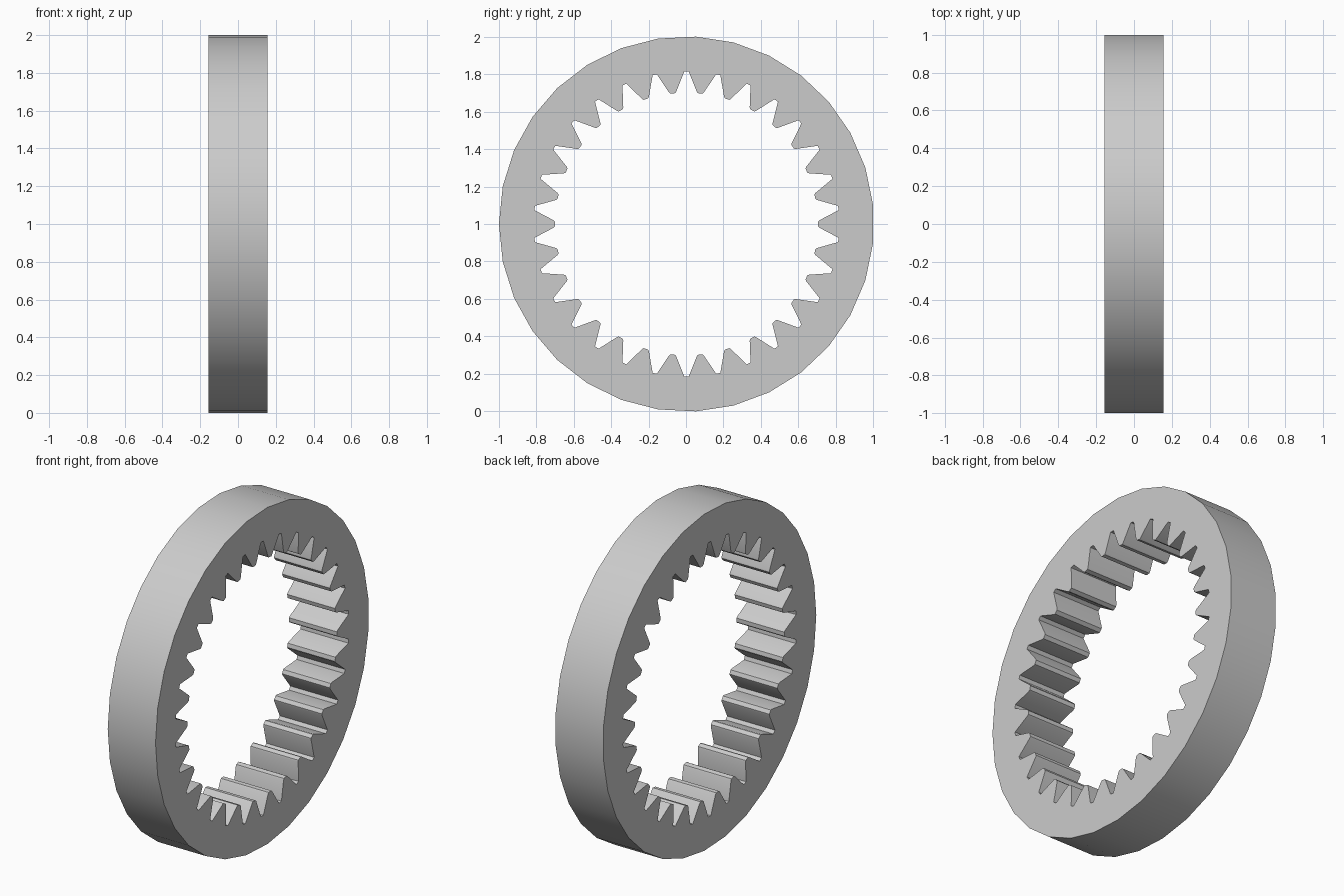
import bpy, bmesh
from math import sin, cos, pi

if "Cube" in bpy.data.objects:
    bpy.data.objects.remove(bpy.data.objects["Cube"])

HALF = 0.157            # half thickness along x
CY = 0.0026             # offset that centres the 31-sided rim
RIM_SIDES, RIM_R = 31, 1.0013
TEETH = 30


def ring_points():
    # outer rim, one corner pointing to -y
    outer = [(CY - RIM_R * cos(2 * pi * k / RIM_SIDES),
              1 + RIM_R * sin(2 * pi * k / RIM_SIDES)) for k in range(RIM_SIDES)]
    # one tooth: (sideways offset, radius), from root across the tip to root
    pitch = 2 * pi / TEETH
    tooth = [(-pitch / 2 * 0.81 + 0.011, 0.815), (-0.019, 0.708), (-0.012, 0.701),
             (0.012, 0.701), (0.019, 0.708), (pitch / 2 * 0.81 - 0.011, 0.815)]
    inner = []
    for t in range(TEETH):
        mid = (t + 0.5) * pitch
        for off, r in tooth:
            a = mid + off / r
            inner.append((CY - r * cos(a + pi / 2), 1 + r * sin(a + pi / 2)))
    return outer, inner


# ring gear: fill between rim and tooth outline, then extrude along x
bm = bmesh.new()
edges = []
for loop in ring_points():
    vs = [bm.verts.new((-HALF, y, z)) for y, z in loop]
    edges += [bm.edges.new((vs[i], vs[(i + 1) % len(vs)])) for i in range(len(vs))]
bmesh.ops.triangle_fill(bm, edges=edges, use_beauty=True, use_dissolve=False)
res = bmesh.ops.extrude_face_region(bm, geom=bm.faces[:], use_keep_orig=True)
bmesh.ops.translate(bm, vec=(2 * HALF, 0, 0),
                    verts=[g for g in res["geom"] if isinstance(g, bmesh.types.BMVert)])
bmesh.ops.recalc_face_normals(bm, faces=bm.faces[:])

me = bpy.data.meshes.new("ring_gear")
bm.to_mesh(me)
bm.free()
ob = bpy.data.objects.new("ring_gear", me)
bpy.context.collection.objects.link(ob)
bpy.context.view_layer.objects.active = ob
ob.select_set(True)
bpy.ops.object.shade_smooth_by_angle(angle=pi / 6)
